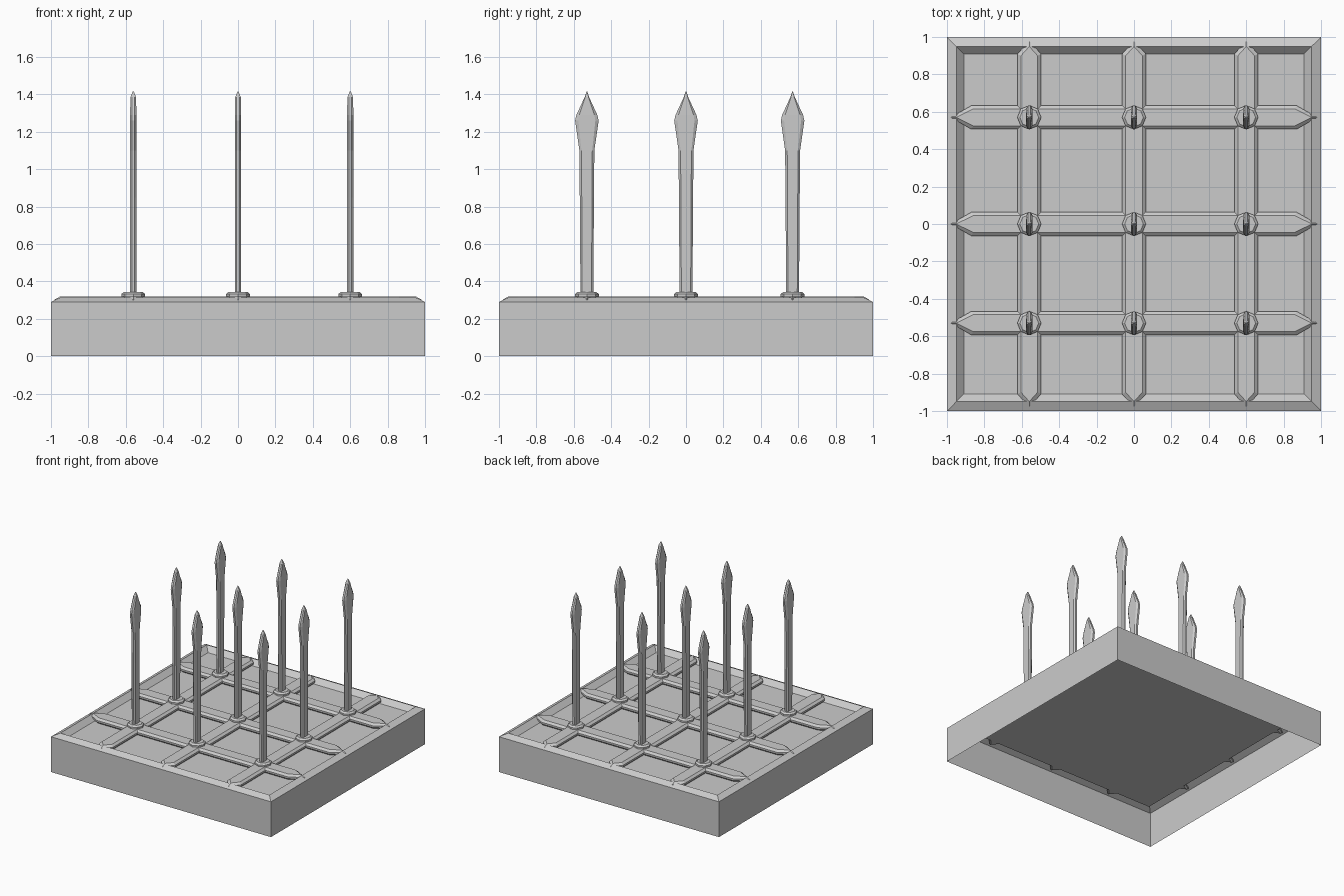
import bpy, bmesh, math

if "Cube" in bpy.data.objects:
    bpy.data.objects.remove(bpy.data.objects["Cube"])

XS = (-0.56, 0.0, 0.60)
YS = (-0.53, 0.0, 0.57)


def loft(name, rings, cap_start=True, cap_end=True):
    """Skin a stack of equal-length closed rings into one mesh object."""
    bm = bmesh.new()
    vs = [[bm.verts.new(p) for p in r] for r in rings]
    n = len(rings[0])
    for a, b in zip(vs, vs[1:]):
        for i in range(n):
            j = (i + 1) % n
            bm.faces.new((a[i], a[j], b[j], b[i]))
    if cap_start:
        bm.faces.new(vs[0][::-1])
    if cap_end:
        bm.faces.new(vs[-1])
    me = bpy.data.meshes.new(name)
    bm.to_mesh(me)
    bm.free()
    ob = bpy.data.objects.new(name, me)
    bpy.context.collection.objects.link(ob)
    return ob


def square(h, z):
    return [(-h, -h, z), (h, -h, z), (h, h, z), (-h, h, z)]


def place_copy(ob, x, y):
    c = ob.copy()
    c.location = (x, y, 0)
    bpy.context.collection.objects.link(c)


# Base: open-bottomed tray with a chamfered lip and a slightly sunken deck
loft("base", [square(1.0, 0.0), square(1.0, 0.29), square(0.95, 0.314),
              square(0.91, 0.275)], cap_start=False)


# Floor bars: bevelled strips with pointed ends
def bar(name, tip, shoulder, along_x, offset):
    def ring(inset, z):
        w, t, s = 0.063 - inset, tip - inset * 1.6, shoulder - inset * 0.6
        pts = [(t, 0), (s, w), (-s, w), (-t, 0), (-s, -w), (s, -w)]
        if along_x:
            return [(u, offset + v, z) for u, v in pts]
        return [(offset - v, u, z) for u, v in pts]
    loft(name, [ring(0.012, 0.277), ring(0, 0.29), ring(0, 0.304), ring(0.018, 0.319)])


for y in YS:
    bar("cross_bar", 0.98, 0.87, True, y)
for x in XS:
    bar("long_bar", 0.978, 0.91, False, x)


# Collars: small bevelled octagonal rings at the crossings
def octagon(r, z):
    return [(r * math.cos(math.pi / 4 * i), r * math.sin(math.pi / 4 * i), z)
            for i in range(8)]


collar = loft("collar", [octagon(0.046, 0.30), octagon(0.064, 0.318),
                         octagon(0.064, 0.332), octagon(0.050, 0.344)])


# Spikes: flat bevelled shafts flaring into a spear blade
def blade(half_w, half_t, z):
    w, t = half_w, half_t
    b, e = w * 0.72, t * 0.45
    return [(t, -b, z), (t, b, z), (e, w, z), (-e, w, z),
            (-t, b, z), (-t, -b, z), (-e, -w, z), (e, -w, z)]


spike = loft("spike", [blade(*p) for p in (
    (0.034, 0.017, 0.30), (0.038, 0.017, 0.85), (0.040, 0.017, 1.10),
    (0.063, 0.017, 1.26), (0.056, 0.017, 1.29),
    (0.012, 0.015, 1.385), (0.002, 0.003, 1.415))])

for ob in (collar, spike):
    for x in XS:
        for y in YS:
            if (x, y) != (0.0, 0.0):
                place_copy(ob, x, y)
